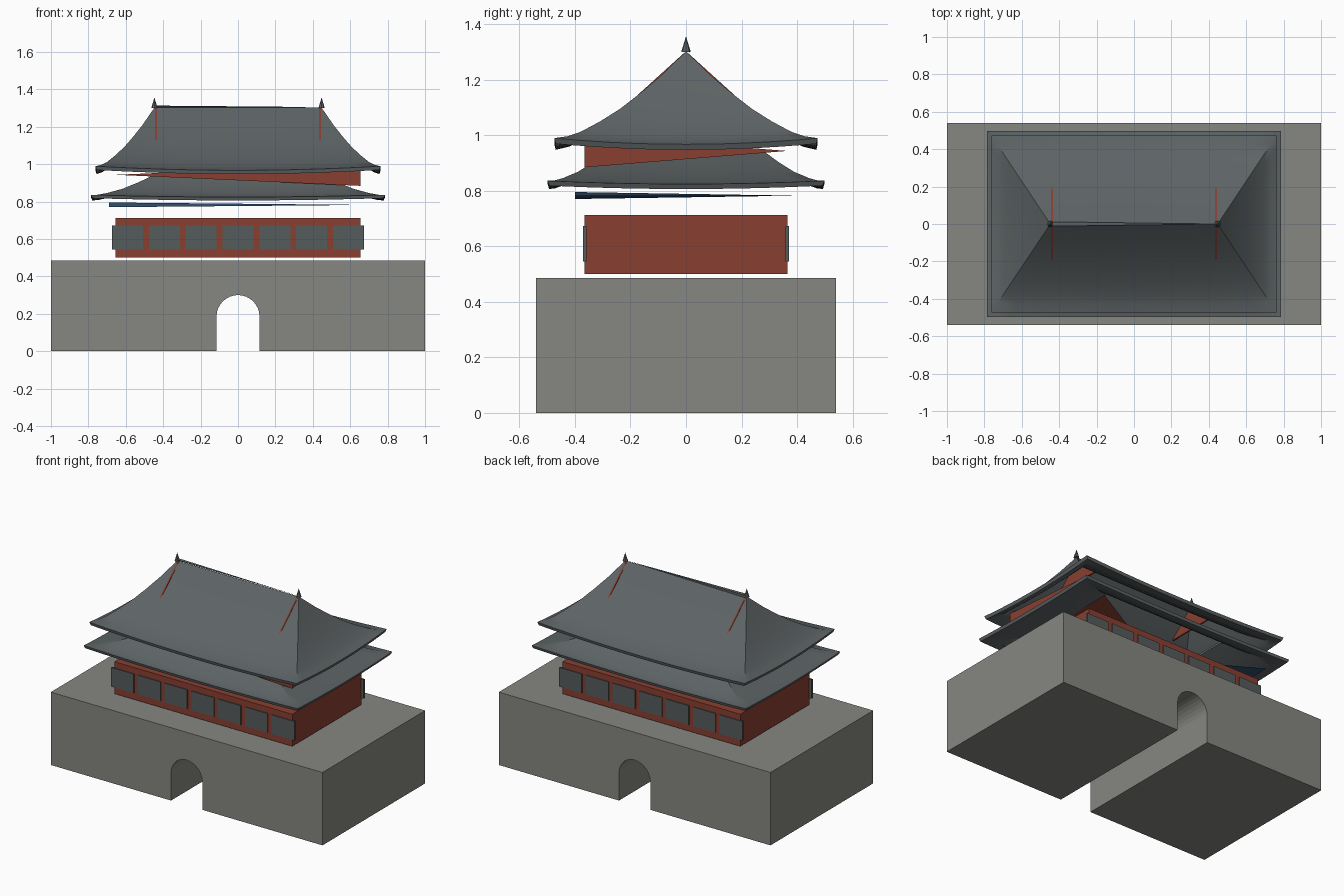
import bpy, bmesh, math

if "Cube" in bpy.data.objects:
    bpy.data.objects.remove(bpy.data.objects["Cube"])


def material(name, rgb):
    m = bpy.data.materials.new(name)
    m.diffuse_color = (*rgb, 1)
    m.use_nodes = True
    m.node_tree.nodes["Principled BSDF"].inputs["Base Color"].default_value = m.diffuse_color
    return m


STONE = material("stone", (0.24, 0.24, 0.22))
TILE = material("roof_tile", (0.11, 0.125, 0.13))
RED = material("red_paint", (0.25, 0.05, 0.03))
BLUE = material("blue_paint", (0.03, 0.08, 0.16))
PANEL = material("window_grey", (0.09, 0.105, 0.105))


def finish(bm, name, mat, smooth=False):
    bmesh.ops.remove_doubles(bm, verts=bm.verts, dist=1e-5)
    bmesh.ops.recalc_face_normals(bm, faces=bm.faces)
    mesh = bpy.data.meshes.new(name)
    bm.to_mesh(mesh)
    bm.free()
    ob = bpy.data.objects.new(name, mesh)
    bpy.context.collection.objects.link(ob)
    mesh.materials.append(mat)
    if smooth:
        bpy.ops.object.select_all(action='DESELECT')
        ob.select_set(True)
        bpy.context.view_layer.objects.active = ob
        bpy.ops.object.shade_smooth_by_angle(angle=math.radians(30))
    return ob


def box(name, mat, x0, x1, y0, y1, z0, z1):
    bm = bmesh.new()
    bmesh.ops.create_cube(bm, size=1)
    for v in bm.verts:
        v.co = ((x0, x1)[v.co.x > 0], (y0, y1)[v.co.y > 0], (z0, z1)[v.co.z > 0])
    return finish(bm, name, mat)


def prism(name, mat, profile, axis, lo, hi):
    """Extrude a closed 2D profile along x or y."""
    bm = bmesh.new()
    place = (lambda u, z, d: (d, u, z)) if axis == 'x' else (lambda u, z, d: (u, d, z))
    face = bm.faces.new([bm.verts.new(place(u, z, lo)) for u, z in profile])
    ext = bmesh.ops.extrude_face_region(bm, geom=[face])["geom"]
    for v in ext:
        if isinstance(v, bmesh.types.BMVert):
            v.co[0 if axis == 'x' else 1] = hi
    return finish(bm, name, mat)


def wedge(name, mat, pts):
    """Four-point tapering sliver."""
    bm = bmesh.new()
    v = [bm.verts.new(p) for p in pts]
    for a, b, c in ((0, 1, 2), (0, 1, 3), (0, 2, 3), (1, 2, 3)):
        bm.faces.new((v[a], v[b], v[c]))
    return finish(bm, name, mat)


def hip_roof(name, inner, outer, hips, sag, thick, n=14):
    """Rings from the top edge out to the eave; hips lists (t, z) down the corner line."""
    bm = bmesh.new()
    rings = []
    for t, z in hips:
        hx = inner[0] + (outer[0] - inner[0]) * t
        hy = inner[1] + (outer[1] - inner[1]) * t
        corners = [(-hx, -hy), (hx, -hy), (hx, hy), (-hx, hy)]
        ring = []
        for k in range(4):
            (ax, ay), (bx, by) = corners[k], corners[(k + 1) % 4]
            for i in range(n):
                f = i / n
                s = 2 * f - 1
                ring.append(bm.verts.new((ax + (bx - ax) * f, ay + (by - ay) * f,
                                          z - sag * t * t * (1 - s * s))))
        rings.append(ring)
    for r0, r1 in zip(rings, rings[1:]):
        for i in range(len(r0)):
            j = (i + 1) % len(r0)
            bm.faces.new((r0[i], r1[i], r1[j], r0[j]))
    bmesh.ops.remove_doubles(bm, verts=bm.verts, dist=1e-5)
    bmesh.ops.dissolve_degenerate(bm, dist=1e-5, edges=bm.edges)
    bmesh.ops.recalc_face_normals(bm, faces=bm.faces)
    if sum(f.normal.z for f in bm.faces) < 0:
        bmesh.ops.reverse_faces(bm, faces=bm.faces)
    # thin underside and fascia
    low = bmesh.ops.duplicate(bm, geom=bm.verts[:] + bm.edges[:] + bm.faces[:])
    vmap = low["vert_map"]
    rims = [e for e in bm.edges if e.is_boundary]
    dup = {v for v in low["geom"] if isinstance(v, bmesh.types.BMVert)}
    for v in dup:
        v.co.z -= thick
        v.co.x *= 0.99
        v.co.y *= 0.99
    for e in rims:
        a, b = e.verts
        if a not in dup and a in vmap and b in vmap:
            bm.faces.new((a, b, vmap[b], vmap[a]))
    return finish(bm, name, TILE, smooth=True)


# masonry base with arched passage
arch = [(0.115 * math.cos(math.pi * i / 16), 0.185 + 0.115 * math.sin(math.pi * i / 16))
        for i in range(17)]
prism("gate_base", STONE,
      [(1, 0), (1, 0.485), (-1, 0.485), (-1, 0), (-0.115, 0)] + arch[::-1] + [(0.115, 0)],
      'y', -0.54, 0.54)

# hall and window panels front and back
box("hall_wall", RED, -0.655, 0.655, -0.365, 0.365, 0.50, 0.713)
for side in (-1, 1):
    for i in range(7):
        x = (i - 3) * 0.197
        y0, y1 = sorted((side * 0.358, side * 0.371))
        box(f"window_panel_{'front' if side < 0 else 'back'}_{i + 1}", PANEL,
            x - 0.083, x + 0.083, y0, y1, 0.545, 0.672)

# tapering blue beam and upper wall
wedge("blue_beam", BLUE, [(-0.69, -0.4, 0.77), (-0.69, -0.4, 0.795),
                          (0.69, -0.4, 0.782), (-0.69, 0.4, 0.782)])
wedge("upper_wall", RED, [(0.655, -0.365, 0.884), (0.655, -0.365, 1.0),
                          (-0.655, -0.365, 0.943), (0.655, 0.365, 0.943)])

# two curved roofs
hip_roof("lower_roof", (0.45, 0.28), (0.787, 0.498),
         [(0, 0.942), (0.25, 0.902), (0.5, 0.868), (0.75, 0.845), (0.9, 0.836), (1, 0.836)],
         0.012, 0.018)
hip_roof("upper_roof", (0.447, 0), (0.763, 0.474),
         [(0, 1.302), (0.2, 1.21), (0.35, 1.15), (0.5, 1.095), (0.65, 1.05),
          (0.8, 1.012), (0.9, 0.996), (1, 0.989)],
         0.022, 0.02)

# gable plates, ridge and finials
wedge("ridge_cap", TILE, [(-0.45, 0.012, 1.297), (-0.45, -0.012, 1.313),
                          (-0.45, 0.012, 1.313), (0.45, 0, 1.305)])
for side, label in ((-1, "left"), (1, "right")):
    x0, x1 = sorted((side * 0.434, side * 0.444))
    prism(f"gable_{label}", RED, [(-0.19, 1.13), (0.19, 1.13), (0, 1.302)], 'x', x0, x1)
    bm = bmesh.new()
    bmesh.ops.create_cone(bm, cap_ends=True, segments=8, radius1=0.017, radius2=0, depth=0.056)
    bmesh.ops.translate(bm, verts=bm.verts, vec=(side * 0.447, 0, 1.328))
    finish(bm, f"finial_{label}", TILE)
